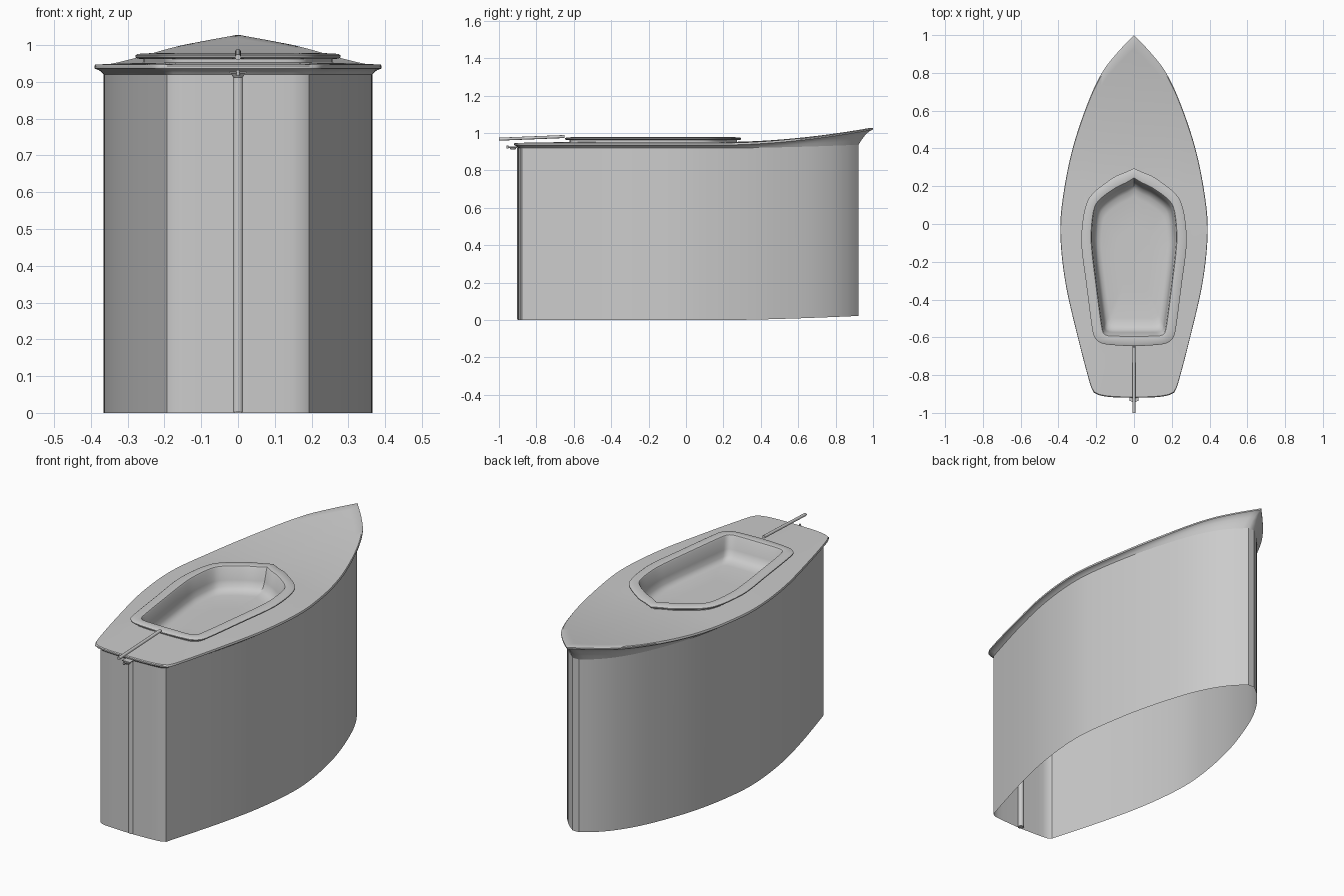
import bpy, bmesh, math
from mathutils import Vector

if "Cube" in bpy.data.objects:
    bpy.data.objects.remove(bpy.data.objects["Cube"])

N = 72  # samples along each half outline

# Half outlines seen from above, stern to bow
HULL = [(0, -.898), (.1, -.894), (.165, -.889), (.188, -.878), (.2, -.85), (.285, -.55), (.34, -.3),
        (.365, -.05), (.35, .15), (.3, .4), (.22, .64), (.15, .78), (.08, .87), (.018, .923)]
DECK = [(0, -.92), (.1, -.918), (.17, -.91), (.205, -.895), (.23, -.855), (.305, -.57), (.365, -.3),
        (.39, -.05), (.375, .15), (.325, .4), (.245, .64), (.17, .8), (.09, .905), (0, 1)]
RIM = [(0, -.647), (.1, -.642), (.17, -.632), (.205, -.605), (.222, -.55), (.255, -.3), (.275, -.15),
       (.278, -.05), (.26, .08), (.22, .16), (.11, .245), (.05, .272), (0, .295)]
WELL = [(0, -.59), (.08, -.59), (.135, -.588), (.155, -.577), (.168, -.54), (.2, -.3), (.218, -.15),
        (.223, -.05), (.21, .07), (.18, .125), (.1, .185), (.04, .215), (0, .24)]


def outline(pts):
    """Smooth a half outline and resample it evenly."""
    p = [Vector(q) for q in pts]
    p = [p[0]] + p + [p[-1]]
    fine = []
    for a, b, c, d in zip(p, p[1:], p[2:], p[3:]):
        for k in range(24):
            t = k / 24
            fine.append(.5 * (2 * b + (c - a) * t + (2 * a - 5 * b + 4 * c - d) * t * t
                              + (3 * b - a - 3 * c + d) * t ** 3))
    fine.append(p[-1])
    acc = [0]
    for a, b in zip(fine, fine[1:]):
        acc.append(acc[-1] + (b - a).length)
    out, j = [], 0
    for i in range(N + 1):
        s = acc[-1] * i / N
        while j < len(fine) - 2 and acc[j + 1] < s:
            j += 1
        out.append(fine[j].lerp(fine[j + 1], (s - acc[j]) / max(acc[j + 1] - acc[j], 1e-9)))
    return out


def mix(a, b, t):
    return [p.lerp(q, t) for p, q in zip(a, b)]


def shrink(a, s, cy=-.18):
    return [Vector((p.x * s, cy + (p.y - cy) * s)) for p in a]


def sheer(y):
    return .947 + .083 * (max(0, y - .2) / .8) ** 1.8


def ring(pts, z):
    """Give a half outline its height (number or function of y)."""
    return [Vector((p.x, p.y, z(p.y) if callable(z) else z)) for p in pts]


def loft(name, rings, cap=False):
    """Skin half rings, mirror them across x, and smooth."""
    bm = bmesh.new()
    rows = []
    for r in rings:
        full = r + [Vector((-v.x, v.y, v.z)) for v in reversed(r)]
        rows.append([bm.verts.new(v) for v in full])
    n = len(rows[0])
    for a, b in zip(rows, rows[1:]):
        for i in range(n):
            k = (i + 1) % n
            bm.faces.new((a[i], a[k], b[k], b[i]))
    if cap:
        bm.faces.new(rows[-1])
    bmesh.ops.remove_doubles(bm, verts=bm.verts, dist=1e-5)
    bmesh.ops.dissolve_degenerate(bm, edges=bm.edges, dist=1e-6)
    bmesh.ops.recalc_face_normals(bm, faces=bm.faces)
    me = bpy.data.meshes.new(name)
    bm.to_mesh(me)
    bm.free()
    ob = bpy.data.objects.new(name, me)
    bpy.context.collection.objects.link(ob)
    smooth(ob)
    return ob


def smooth(ob):
    bpy.ops.object.select_all(action='DESELECT')
    ob.select_set(True)
    bpy.context.view_layer.objects.active = ob
    bpy.ops.object.shade_smooth_by_angle(angle=math.radians(38))


def rod(name, a, b, r, sides=16):
    a, b = Vector(a), Vector(b)
    bpy.ops.mesh.primitive_cylinder_add(vertices=sides, radius=r, depth=(b - a).length, location=(a + b) / 2)
    ob = bpy.context.object
    ob.name = name
    ob.rotation_euler = (b - a).to_track_quat('Z', 'Y').to_euler()
    smooth(ob)
    return ob


hull, deck, rim, well = map(outline, (HULL, DECK, RIM, WELL))
base = mix(rim, well, .4)


def hull_top(y):
    return .92 + .25 * (sheer(y) - .947)


def below(d):
    return lambda y: sheer(y) - d


# Hull sides, open underneath, with the foot rising slightly at the bow
loft("hull", [ring(hull, lambda y: .022 * (max(0, y - .2) / .72) ** 1.5), ring(hull, hull_top)])

# Deck with flared underside, rounded edge and upswept bow
flare = []
for t in (0, .2, .45, .75):
    f = 1 - (1 - t) ** 2
    flare.append(ring(mix(hull, deck, t), lambda y: hull_top(y) * (1 - f) + (sheer(y) - .012) * f))
top = []
for i in range(13):
    t = .015 + .985 * i / 12
    top.append(ring(mix(deck, base, t), lambda y: sheer(y) + .005 * t))
loft("deck", flare + [ring(deck, below(.011)), ring(deck, below(.004))] + top)

# Cockpit: raised coaming with overhanging lip, then the well and its floor
loft("cockpit", [
    ring(base, .948), ring(base, .962), ring(mix(rim, well, .1), .963), ring(rim, .967), ring(rim, .972),
    ring(mix(rim, well, .12), .976), ring(mix(rim, well, .75), .978), ring(mix(rim, well, .92), .976),
    ring(well, .97), ring(shrink(well, .96), .91), ring(shrink(well, .93), .88),
    ring(shrink(well, .87), .864), ring(shrink(well, .78), .858), ring(shrink(well, .4), .856)], cap=True)

# Tiller
rod("tiller", (0, -1, .967), (0, -.65, .981), .008)

# Stern post and rudder fittings
rod("stern_post", (0, -.889, .002), (0, -.889, .92), .015)
bpy.ops.mesh.primitive_cone_add(vertices=24, radius1=.012, radius2=.02, depth=.012, location=(0, -.925, .917))
bpy.context.object.name = "rudder_socket"
bpy.ops.mesh.primitive_cube_add(size=1, location=(0, -.912, .926))
bpy.context.object.name = "rudder_bracket"
bpy.context.object.scale = (.046, .05, .004)
rod("bracket_arm", (0, -.96, .923), (0, -.9, .923), .004)
rod("rudder_pin", (0, -.955, .917), (0, -.955, .932), .005)
